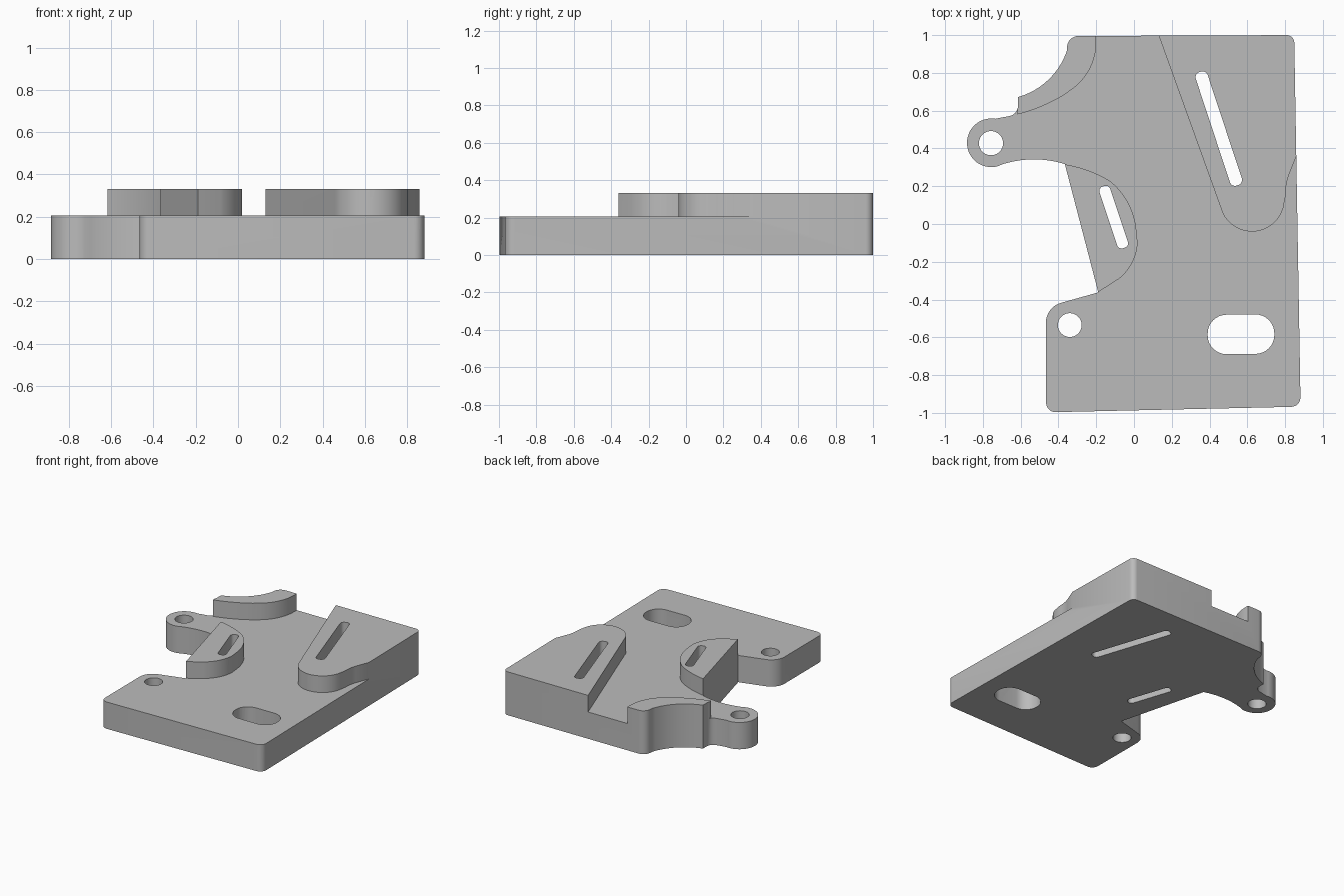
import bpy, bmesh
from math import atan2, cos, sin, tan, tau
from mathutils import Vector

if "Cube" in bpy.data.objects:
    bpy.data.objects.remove(bpy.data.objects["Cube"], do_unlink=True)

FLOOR, TOP = 0.205, 0.332

grey = bpy.data.materials.new("machined grey")
grey.use_nodes = True
colour = (0.5, 0.5, 0.5, 1)
grey.diffuse_color = colour
grey.node_tree.nodes["Principled BSDF"].inputs["Base Color"].default_value = colour


def arc(start, middle, end, steps=16):
    """Points of the circular arc through three points."""
    a, b, c = Vector(start), Vector(middle), Vector(end)
    u, v = b - a, c - a
    d = 2 * (u.x * v.y - u.y * v.x)
    centre = a + Vector((v.y * u.dot(u) - u.y * v.dot(v),
                         u.x * v.dot(v) - v.x * u.dot(u))) / d
    radius = (a - centre).length
    first, mid, last = (atan2(p.y - centre.y, p.x - centre.x) for p in (a, b, c))
    sweep = (last - first) % tau
    if (mid - first) % tau > sweep:
        sweep -= tau
    angles = [first + sweep * i / steps for i in range(steps + 1)]
    return [(centre.x + radius * cos(t), centre.y + radius * sin(t)) for t in angles]


def corner(before, point, after, radius):
    """Round one corner of a profile."""
    p = Vector(point)
    u, v = (Vector(before) - p).normalized(), (Vector(after) - p).normalized()
    half = u.angle(v) / 2
    reach = radius / tan(half)
    middle = p + (u + v).normalized() * (radius / sin(half) - radius)
    return arc(p + u * reach, middle, p + v * reach, 8)


def circle(x, y, r):
    return arc((x + r, y), (x - r, y), (x + r, y - 0.0001), 40)[:-1]


def slot(start, end, width, radius):
    """Rounded slot running between two end points."""
    a, b = Vector(start), Vector(end)
    along = (b - a).normalized()
    side = Vector((-along.y, along.x)) * width / 2
    box = [a + side, a - side, b - side, b + side]
    points = []
    for i in range(4):
        points += corner(box[i - 1], box[i], box[(i + 1) % 4], radius)
    return points


def extrude_profile(name, loops, bottom, top):
    """Solid from an outer loop and hole loops."""
    curve = bpy.data.curves.new(name, "CURVE")
    curve.dimensions, curve.fill_mode = "2D", "BOTH"
    curve.extrude = (top - bottom) / 2
    for loop in loops:
        spline = curve.splines.new("POLY")
        spline.points.add(len(loop) - 1)
        for point, (x, y) in zip(spline.points, loop):
            point.co = (x, y, 0, 1)
        spline.use_cyclic_u = True
    source = bpy.data.objects.new(name + " profile", curve)
    bpy.context.collection.objects.link(source)
    graph = bpy.context.evaluated_depsgraph_get()
    mesh = bpy.data.meshes.new_from_object(source.evaluated_get(graph))
    bpy.data.objects.remove(source, do_unlink=True)
    bm = bmesh.new()
    bm.from_mesh(mesh)
    bmesh.ops.remove_doubles(bm, verts=bm.verts, dist=0.0002)
    bmesh.ops.translate(bm, verts=bm.verts, vec=(0, 0, (top + bottom) / 2))
    bmesh.ops.recalc_face_normals(bm, faces=bm.faces)
    bm.to_mesh(mesh)
    bm.free()
    mesh.materials.clear()
    mesh.materials.append(grey)
    obj = bpy.data.objects.new(name, mesh)
    bpy.context.collection.objects.link(obj)
    return obj


# Plate outline, anticlockwise from the front left corner
front_left, front_right = (-0.465, -0.997), (0.882, -0.967)
back_right, back_left = (0.848, 1.0), (-0.35, 0.995)
shoulder, neck = (-0.467, -0.44), (-0.189, -0.362)
outline = (
    corner(shoulder, front_left, front_right, 0.05)
    + corner(front_left, front_right, back_right, 0.05)
    + corner(front_right, back_right, back_left, 0.04)
    + corner(back_right, back_left, (-0.356, 0.915), 0.06)
    + arc((-0.356, 0.915), (-0.43, 0.788), (-0.614, 0.672))
    + arc((-0.614, 0.619), (-0.63, 0.587), (-0.662, 0.571), 6)
    # mounting ear
    + arc((-0.735, 0.557), (-0.884, 0.428), (-0.724, 0.305), 32)
    + arc((-0.694, 0.317), (-0.535, 0.342), (-0.366, 0.317))
    + [neck]
    + corner(neck, shoulder, front_left, 0.11)
)

# Holes and slots that go right through
holes = [
    circle(-0.757, 0.428, 0.064),
    circle(-0.34, -0.535, 0.063),
    slot((0.39, -0.586), (0.743, -0.582), 0.209, 0.1),
    slot((0.35, 0.805), (0.548, 0.205), 0.066, 0.028),
    slot((-0.162, 0.2), (-0.053, -0.127), 0.06, 0.026),
]
body = extrude_profile("bracket_plate", [outline] + holes, 0, TOP)

# Raised pads left standing by the pocket; they run past the plate edge
corner_pad = (
    arc((-0.2, 0.96), (-0.235, 0.82), (-0.335, 0.709))
    + arc((-0.36, 0.69), (-0.498, 0.619), (-0.618, 0.58))
    + [(-0.618, 1.2), (-0.2, 1.2)]
)
long_pad = (
    [(0.058, 1.2)]
    + arc((0.458, 0.09), (0.617, -0.04), (0.79, 0.085))
    + arc((0.802, 0.148), (0.807, 0.21), (0.818, 0.254), 6)
    + [(0.9, 0.46), (1.2, 0.46), (1.2, 1.2)]
)
waist_pad = (
    arc((-0.367, 0.316), (-0.25, 0.286), (-0.144, 0.238), 8)
    + arc((-0.12, 0.222), (-0.033, 0.116), (0.012, -0.03))
    + arc((0.019, -0.1), (-0.023, -0.228), (-0.081, -0.291))
    + [(-0.19, -0.361), (-0.25, -0.33), (-0.42, 0.25)]
)
around = [(-1.5, -1.5), (1.5, -1.5), (1.5, 1.5), (-1.5, 1.5)]
pocket = extrude_profile("pocket_cutter", [around, corner_pad, long_pad, waist_pad],
                         FLOOR, TOP + 0.2)

# Mill the pocket and keep only the finished part
cut = body.modifiers.new("pocket", "BOOLEAN")
cut.operation, cut.solver, cut.object = "DIFFERENCE", "EXACT", pocket
graph = bpy.context.evaluated_depsgraph_get()
finished = bpy.data.meshes.new_from_object(body.evaluated_get(graph))
body.modifiers.clear()
body.data = finished
bpy.data.objects.remove(pocket, do_unlink=True)

# Smooth curved walls with crisp edges
bpy.ops.object.select_all(action="DESELECT")
body.select_set(True)
bpy.context.view_layer.objects.active = body
bpy.ops.object.shade_smooth_by_angle(angle=0.5)
